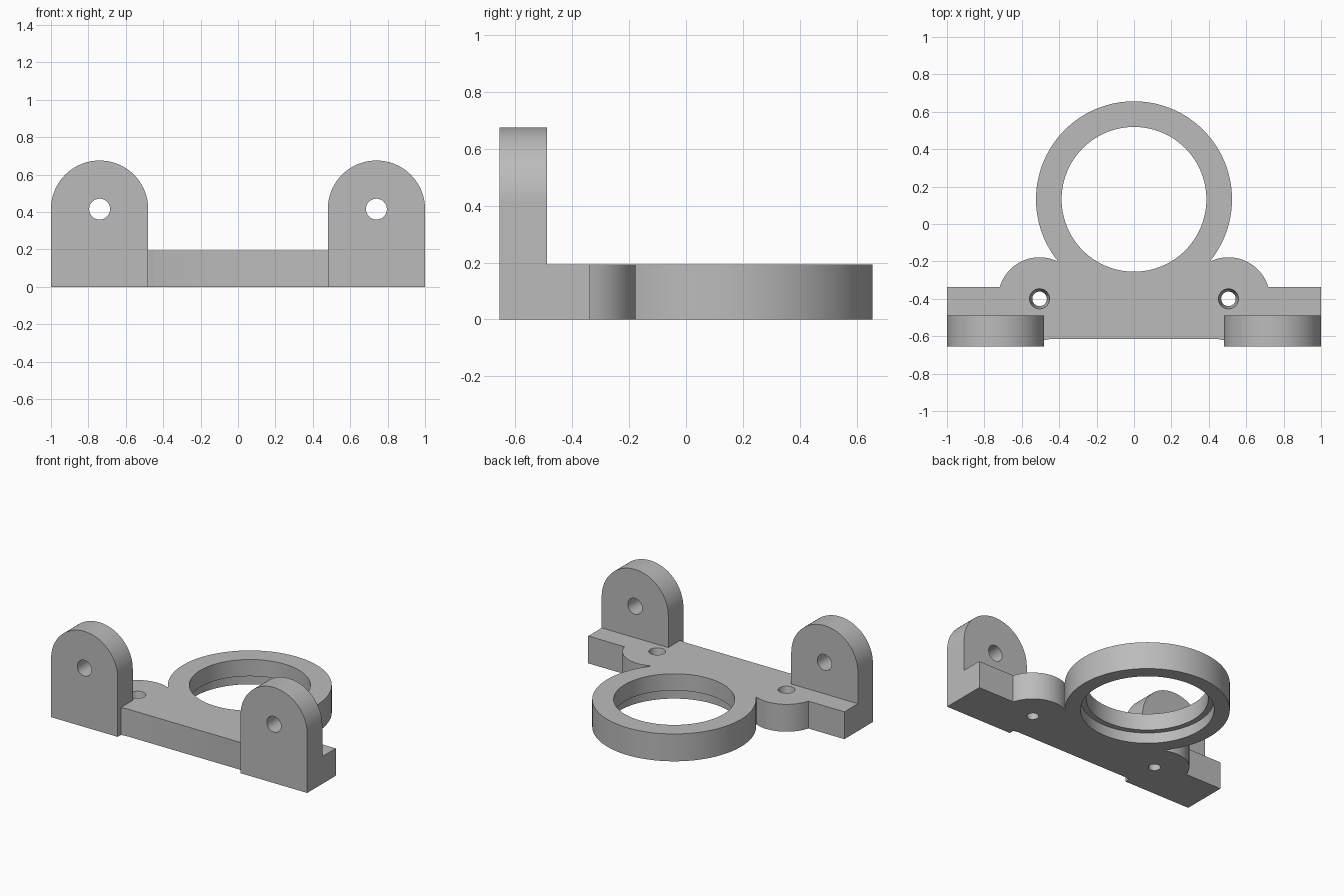
import bpy, bmesh
from math import cos, sin, pi, atan2, asin, acos, radians

if "Cube" in bpy.data.objects:
    bpy.data.objects.remove(bpy.data.objects["Cube"])

GREY = (0.5, 0.5, 0.5, 1)
grey = bpy.data.materials.new("plain grey")
grey.use_nodes = True
grey.diffuse_color = GREY
grey.node_tree.nodes["Principled BSDF"].inputs["Base Color"].default_value = GREY

# Main dimensions
T = 0.193                        # plate thickness
RING_Y, RING_R = 0.132, 0.524
BOSS_X, BOSS_Y, BOSS_R = 0.505, -0.4, 0.222
FRONT, BACK, BAR = -0.656, -0.338, -0.614
LUG_X, LUG_Z, LUG_R, LUG_BACK = 0.74, 0.415, 0.26, -0.488


def arc(cx, cy, r, a0, a1, n):
    return [(cx + r * cos(a0 + (a1 - a0) * i / n),
             cy + r * sin(a0 + (a1 - a0) * i / n)) for i in range(n + 1)]


def extrude(name, pts, place, offset):
    """Solid from a closed 2D outline, moved along the offset vector."""
    bm = bmesh.new()
    face = bm.faces.new([bm.verts.new(place(*p)) for p in pts])
    res = bmesh.ops.extrude_face_region(bm, geom=[face])
    bmesh.ops.translate(bm, vec=offset,
                        verts=[v for v in res["geom"] if isinstance(v, bmesh.types.BMVert)])
    bmesh.ops.recalc_face_normals(bm, faces=bm.faces)
    mesh = bpy.data.meshes.new(name)
    bm.to_mesh(mesh)
    bm.free()
    mesh.materials.append(grey)
    ob = bpy.data.objects.new(name, mesh)
    bpy.context.collection.objects.link(ob)
    return ob


def lathe_cutter(name, x, y, profile, n):
    """Round cutter from (radius, z) pairs, bottom to top."""
    bm = bmesh.new()
    rings = [[bm.verts.new((px, py, z)) for px, py in arc(x, y, r, 0, 2 * pi, n)[:-1]]
             for r, z in profile]
    for a, b in zip(rings, rings[1:]):
        for i in range(n):
            j = (i + 1) % n
            bm.faces.new((a[i], a[j], b[j], b[i]))
    bm.faces.new(rings[0])
    bm.faces.new(rings[-1])
    bmesh.ops.recalc_face_normals(bm, faces=bm.faces)
    mesh = bpy.data.meshes.new(name)
    bm.to_mesh(mesh)
    bm.free()
    mesh.materials.append(grey)
    ob = bpy.data.objects.new(name, mesh)
    bpy.context.collection.objects.link(ob)
    return ob


def combine(target, tool, operation):
    """Apply a boolean and remove the tool."""
    tool.hide_render = True
    bpy.context.view_layer.objects.active = target
    mod = target.modifiers.new("boolean", "BOOLEAN")
    mod.operation, mod.solver, mod.object = operation, "EXACT", tool
    bpy.ops.object.modifier_apply(modifier=mod.name)
    bpy.data.objects.remove(tool)


# Base plate: half outline from front bar round the boss and ring, mirrored
bar_a = -asin((BOSS_Y - BAR) / BOSS_R)
half = arc(BOSS_X, BOSS_Y, BOSS_R, -pi - bar_a, -pi / 2, 6)
half += [(1, BOSS_Y - BOSS_R), (1, BACK)]
neck_x = 0.412
half += arc(BOSS_X, BOSS_Y, BOSS_R, asin((BACK - BOSS_Y) / BOSS_R),
            acos((neck_x - BOSS_X) / BOSS_R), 24)
half += arc(0, RING_Y, RING_R, -acos(neck_x / RING_R), pi / 2, 60)
outline = half + [(-x, y) for x, y in reversed(half[:-1])]
bracket = extrude("mounting_bracket", outline, lambda x, y: (x, y, 0), (0, 0, T))

for s in (1, -1):
    # Upright lug with rounded top
    lug_pts = [(s * LUG_X - LUG_R, 0), (s * LUG_X + LUG_R, 0)]
    lug_pts += arc(s * LUG_X, LUG_Z, LUG_R, 0, pi, 48)
    lug = extrude("lug", lug_pts, lambda x, z: (x, FRONT, z), (0, LUG_BACK - FRONT, 0))
    combine(bracket, lug, "UNION")
    # Pivot hole through the lug
    pin = extrude("pivot_cutter", arc(s * LUG_X, LUG_Z, 0.056, 0, 2 * pi, 32)[:-1],
                  lambda x, z: (x, FRONT - 0.1, z), (0, 0.4, 0))
    combine(bracket, pin, "DIFFERENCE")
    # Countersunk screw hole
    screw = lathe_cutter("screw_cutter", s * BOSS_X, BOSS_Y,
                         [(0.039, -0.1), (0.039, 0.11), (0.054, T), (0.054, T + 0.1)], 32)
    combine(bracket, screw, "DIFFERENCE")

# Ring opening, wider at the underside
bore = lathe_cutter("bore_cutter", 0, RING_Y,
                    [(0.425, -0.1), (0.425, 0.075), (0.387, 0.075), (0.387, T + 0.1)], 96)
combine(bracket, bore, "DIFFERENCE")

bpy.ops.object.select_all(action="DESELECT")
bracket.select_set(True)
bpy.context.view_layer.objects.active = bracket
bpy.ops.object.shade_smooth_by_angle(angle=radians(30))
